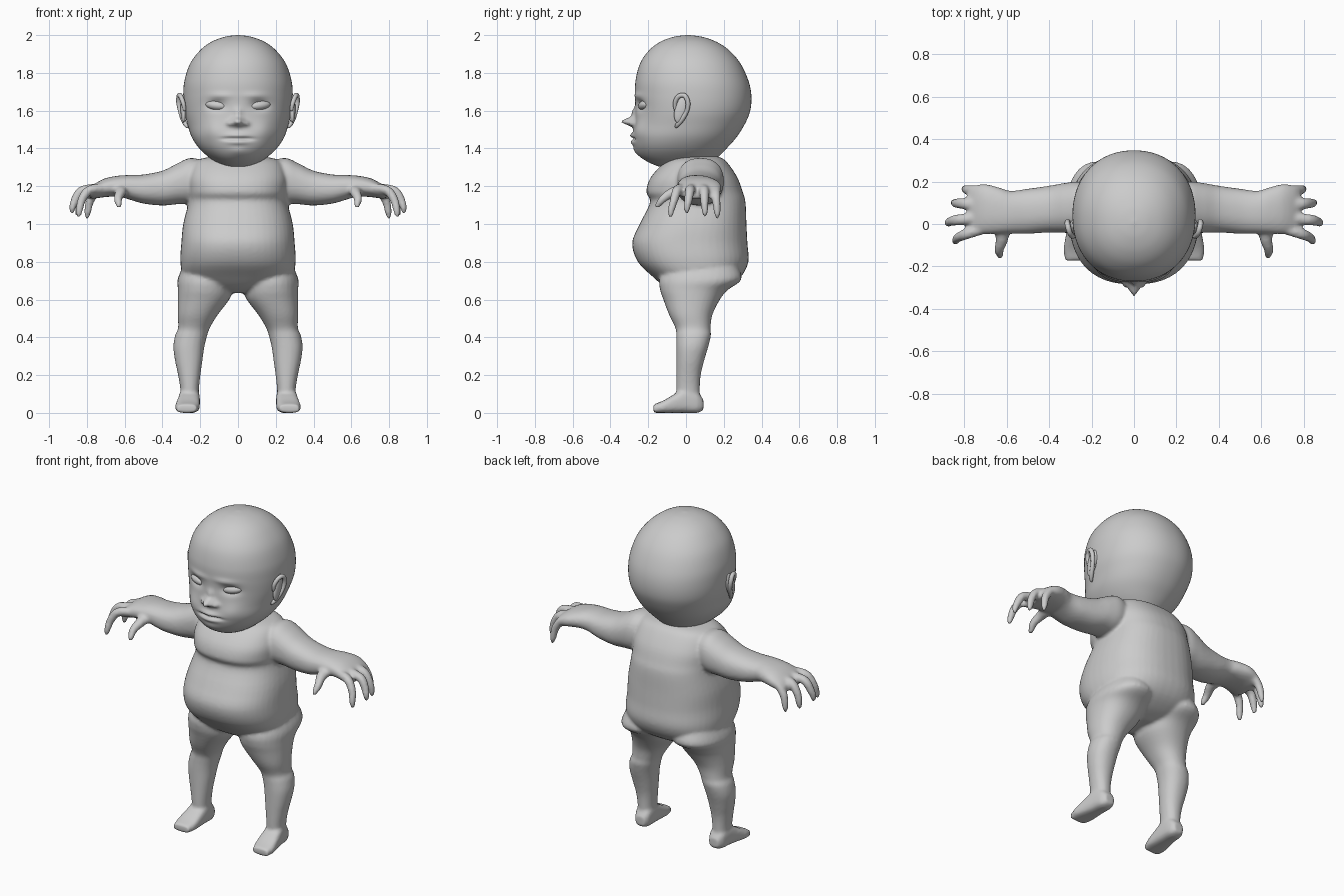
import bpy, bmesh, math
from mathutils import Vector, Matrix

X, Y, Z = Vector((1, 0, 0)), Vector((0, 1, 0)), Vector((0, 0, 1))


def spline(rows, steps):
    """Catmull-Rom through rows of equal-length tuples."""
    out = []
    for i in range(len(rows) - 1):
        quad = zip(rows[max(i - 1, 0)], rows[i], rows[i + 1], rows[min(i + 2, len(rows) - 1)])
        quad = list(quad)
        for s in range(steps):
            t = s / steps
            out.append([0.5 * (2 * b + (c - a) * t + (2 * a - 5 * b + 4 * c - d) * t * t
                               + (3 * b - a - 3 * c + d) * t ** 3) for a, b, c, d in quad])
    return out + [list(rows[-1])]


def loft(bm, rows, u, v=None, n=32, p=2.0, steps=4):
    """Skin superellipse rings (cx, cy, cz, a, b) ; v=None makes rings follow the path."""
    rows = spline(rows, steps)
    rings = []
    for i, (x, y, z, a, b) in enumerate(rows):
        w = v
        if w is None:
            q0, q1 = rows[max(i - 1, 0)], rows[min(i + 1, len(rows) - 1)]
            w = (Vector(q1[:3]) - Vector(q0[:3])).cross(u).normalized()
        ring = []
        for k in range(n):
            t = 2 * math.pi * k / n
            c, s = math.cos(t), math.sin(t)
            ring.append(bm.verts.new(Vector((x, y, z))
                        + u * (a * math.copysign(abs(c) ** (2 / p), c))
                        + w * (b * math.copysign(abs(s) ** (2 / p), s))))
        rings.append(ring)
    for r, q in zip(rings, rings[1:]):
        for k in range(n):
            bm.faces.new((r[k], r[(k + 1) % n], q[(k + 1) % n], q[k]))
    bm.faces.new(rings[0])
    bm.faces.new(rings[-1])


def upright(rows):
    """(x, z, half width, y front, y back) -> loft rows."""
    return [(x, (f + k) / 2, z, w, (k - f) / 2) for x, z, w, f, k in rows]


def finish(name, bm, mirror=False):
    bmesh.ops.recalc_face_normals(bm, faces=bm.faces[:])
    me = bpy.data.meshes.new(name)
    for f in bm.faces:
        f.smooth = True
    bm.to_mesh(me)
    bm.free()
    ob = bpy.data.objects.new(name, me)
    bpy.context.collection.objects.link(ob)
    if mirror:
        ob.modifiers.new("mirror", 'MIRROR')
    return ob


def ball(bm, centre, radii, rot=Matrix.Identity(4)):
    m = Matrix.Translation(centre) @ rot @ Matrix.Diagonal((*radii, 1))
    bmesh.ops.create_uvsphere(bm, u_segments=24, v_segments=16, radius=1, matrix=m)


# torso: chest, fold under the chest, round belly, seat
body = bmesh.new()
loft(body, upright([
    (0, 1.36, .11, -.02, .16), (0, 1.335, .22, -.10, .21), (0, 1.25, .262, -.185, .27),
    (0, 1.17, .262, -.21, .30), (0, 1.115, .262, -.19, .315), (0, 1.0, .29, -.245, .32),
    (0, .9, .30, -.285, .325), (0, .8, .305, -.255, .33), (0, .72, .285, -.175, .29),
    (0, .665, .20, -.11, .21), (0, .635, .08, -.05, .12)]), X, Y, 48, 2.4)

for s in (1, -1):
    # leg
    loft(body, upright([(s * x, z, w, f, k) for x, z, w, f, k in (
        (.16, .80, .12, -.10, .26), (.172, .71, .147, -.14, .295), (.175, .65, .143, -.137, .22),
        (.182, .60, .136, -.12, .18), (.213, .52, .106, -.09, .14), (.233, .45, .084, -.056, .13),
        (.248, .41, .085, -.052, .132), (.26, .35, .082, -.052, .118), (.261, .28, .073, -.052, .097),
        (.258, .20, .059, -.052, .078), (.256, .12, .049, -.052, .073), (.256, .04, .05, -.05, .075))]),
        X, Y, 32, 2.2)
    # foot
    loft(body, [(s * x, y, (a + b) / 2, w, (b - a) / 2) for x, y, w, a, b in (
        (.252, .092, .03, .015, .07), (.254, .06, .048, 0, .11), (.257, 0, .055, 0, .13),
        (.262, -.06, .06, 0, .10), (.268, -.12, .064, 0, .065), (.272, -.172, .052, 0, .045))],
        X, Z, 32, 3)
    # arm and palm
    loft(body, [(s * x, y, z, a, b) for x, y, a, z, b in (
        (.16, .075, .10, 1.235, .095), (.25, .077, .122, 1.23, .12), (.32, .076, .118, 1.213, .108),
        (.40, .07, .110, 1.19, .092), (.50, .06, .106, 1.185, .077), (.58, .055, .101, 1.195, .064),
        (.63, .062, .108, 1.2, .056), (.70, .07, .118, 1.193, .05), (.755, .065, .115, 1.175, .04),
        (.785, .06, .095, 1.16, .026))], Y, Z, 32, 2.3)
    # fingers: root y, tip x, y, z
    for y0, tx, ty, tz in ((.148, .80, .165, 1.03), (.092, .85, .10, 1.04),
                           (.03, .88, .005, 1.055), (-.025, .845, -.08, 1.035)):
        loft(body, [(s * .72, y0, 1.19, .028, .026),
                    (s * (tx - .055), y0 * .6 + ty * .4, 1.178, .027, .025),
                    (s * (tx - .017), y0 * .3 + ty * .7, 1.125, .023, .023),
                    (s * (tx - .004), ty, tz + .03, .018, .018),
                    (s * tx, ty, tz - .002, .008, .008)], Y, None, 12)
    # thumb
    loft(body, [(s * .62, -.01, 1.185, .04, .032), (s * .622, -.075, 1.165, .03, .027),
                (s * .635, -.12, 1.135, .024, .022), (s * .632, -.145, 1.105, .018, .017),
                (s * .63, -.16, 1.085, .008, .008)], X, None, 12)

# merge torso and limbs into one soft skin
skin = finish("body", body)
rm = skin.modifiers.new("merge", 'REMESH')
rm.mode, rm.voxel_size, rm.use_smooth_shade = 'VOXEL', .01, True
sm = skin.modifiers.new("soften", 'SMOOTH')
sm.factor, sm.iterations = .5, 4

# head
head = bmesh.new()
loft(head, upright([
    (0, 2.0, .008, .0, .016), (0, 1.991, .07, -.065, .085), (0, 1.965, .14, -.135, .16),
    (0, 1.92, .20, -.195, .228), (0, 1.85, .253, -.243, .288), (0, 1.76, .283, -.267, .33),
    (0, 1.68, .29, -.27, .346), (0, 1.6, .285, -.268, .34), (0, 1.53, .268, -.273, .312),
    (0, 1.46, .245, -.283, .268), (0, 1.4, .205, -.272, .215), (0, 1.35, .15, -.235, .165),
    (0, 1.31, .09, -.16, .12), (0, 1.285, .03, -.06, .06)]), X, Y, 128, 2.15, 8)

# face relief: x, z, spread x, spread z, height
relief = ((0, 1.542, .026, .022, .07), (0, 1.59, .018, .025, .018), (.042, 1.532, .016, .014, .025),
          (.115, 1.628, .045, .026, -.025), (.14, 1.50, .055, .05, .012), (.09, 1.68, .06, .016, .008),
          (0, 1.47, .05, .011, .014), (.04, 1.45, .04, .006, -.018), (0, 1.432, .05, .012, .012),
          (0, 1.385, .045, .025, .008))
for v in head.verts:
    if v.co.y < -.02:
        x, z = abs(v.co.x), v.co.z
        v.co.y -= sum(h * math.exp(-((x - cx) / sx) ** 2 - ((z - cz) / sz) ** 2)
                      for cx, cz, sx, sz, h in relief)
finish("head", head)

# eyes
eyes = bmesh.new()
ball(eyes, (.115, -.218, 1.628), (.06, .032, .026),
     Matrix.Rotation(.3, 4, 'Z') @ Matrix.Rotation(-.12, 4, 'Y'))
finish("eyes", eyes, True)

# ears: hollow plate with a curled rim
ears = bmesh.new()
ball(ears, (.288, -.022, 1.61), (.016, .036, .078), Matrix.Rotation(-.3, 4, 'X'))
loft(ears, [(x, y, z, r, r) for x, y, z, r in (
    (.283, -.055, 1.60, .008), (.29, -.058, 1.64, .012), (.303, -.04, 1.675, .013),
    (.312, -.008, 1.68, .013), (.314, .01, 1.645, .013), (.306, .005, 1.60, .012),
    (.292, -.02, 1.555, .013), (.277, -.045, 1.525, .012), (.268, -.055, 1.51, .006))],
    X, None, 10)
finish("ears", ears, True)
